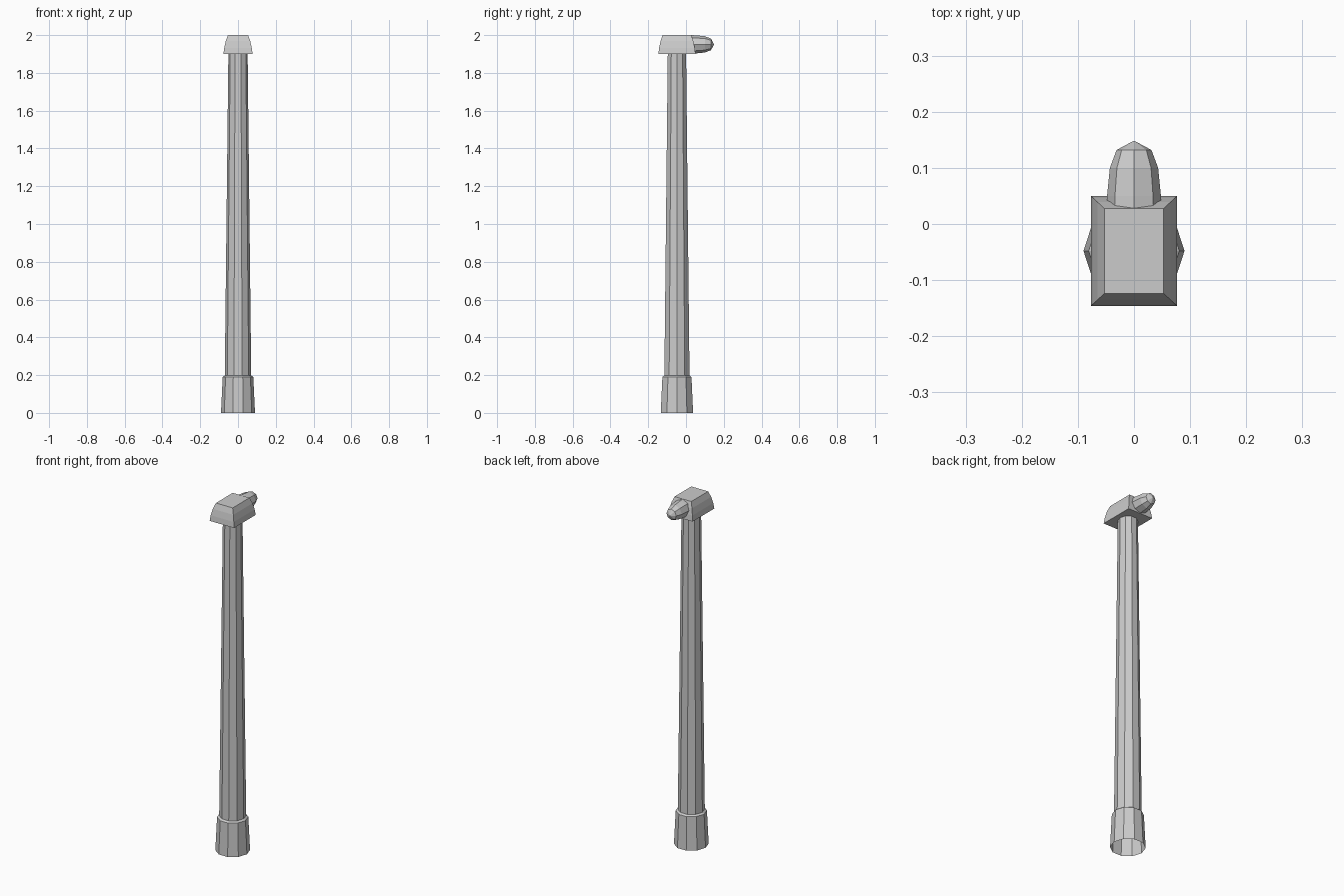
import bpy, math
from mathutils import Matrix

if "Cube" in bpy.data.objects:
    bpy.data.objects.remove(bpy.data.objects["Cube"])


def rings_to_object(name, rings, matrix=Matrix(), cap_start=False, cap_end=False):
    """Skin a stack of equal-length point rings, optionally capping the ends."""
    n = len(rings[0])
    verts = [matrix @ Matrix.Translation(p).translation for r in rings for p in r]
    faces = []
    for k in range(len(rings) - 1):
        for i in range(n):
            j = (i + 1) % n
            faces.append((k * n + i, k * n + j, (k + 1) * n + j, (k + 1) * n + i))
    if cap_start:
        faces.append(tuple(reversed(range(n))))
    if cap_end:
        faces.append(tuple(range((len(rings) - 1) * n, len(rings) * n)))
    mesh = bpy.data.meshes.new(name)
    mesh.from_pydata([tuple(v) for v in verts], [], faces)
    mesh.validate()
    obj = bpy.data.objects.new(name, mesh)
    bpy.context.collection.objects.link(obj)
    return obj


def circle(r, z, n):
    return [(r * math.cos(2 * math.pi * i / n), r * math.sin(2 * math.pi * i / n), z)
            for i in range(n)]


def rect(hx, hy, z):
    return [(-hx, -hy, z), (hx, -hy, z), (hx, hy, z), (-hx, hy, z)]


CENTRE = Matrix.Translation((0, -0.048, 0))

# Ten-sided hollow post: wide foot, small ledge, tapering shaft
post = [(0.09, 0), (0.081, 0.19), (0.07, 0.198), (0.051, 1.9)]
rings_to_object("post", [circle(r, z, 10) for r, z in post], CENTRE)

# Head: rectangular cap with rounded, inward-curving sides
head = [(0.077, 0.098, 1.9), (0.073, 0.0945, 1.932),
        (0.065, 0.087, 1.968), (0.053, 0.076, 2.0)]
rings_to_object("head", [rect(*s) for s in head], CENTRE,
                cap_start=True, cap_end=True)

# Eight-sided lamp pointing backwards out of the head
lamp = [(0.049, 0.02), (0.048, 0.05), (0.043, 0.1), (0.031, 0.132), (0.001, 0.148)]
backwards = Matrix.Translation((0, 0, 1.951)) @ Matrix.Rotation(-math.pi / 2, 4, 'X')
rings_to_object("lamp", [circle(r, z, 8) for r, z in lamp], backwards,
                cap_start=True, cap_end=True)
